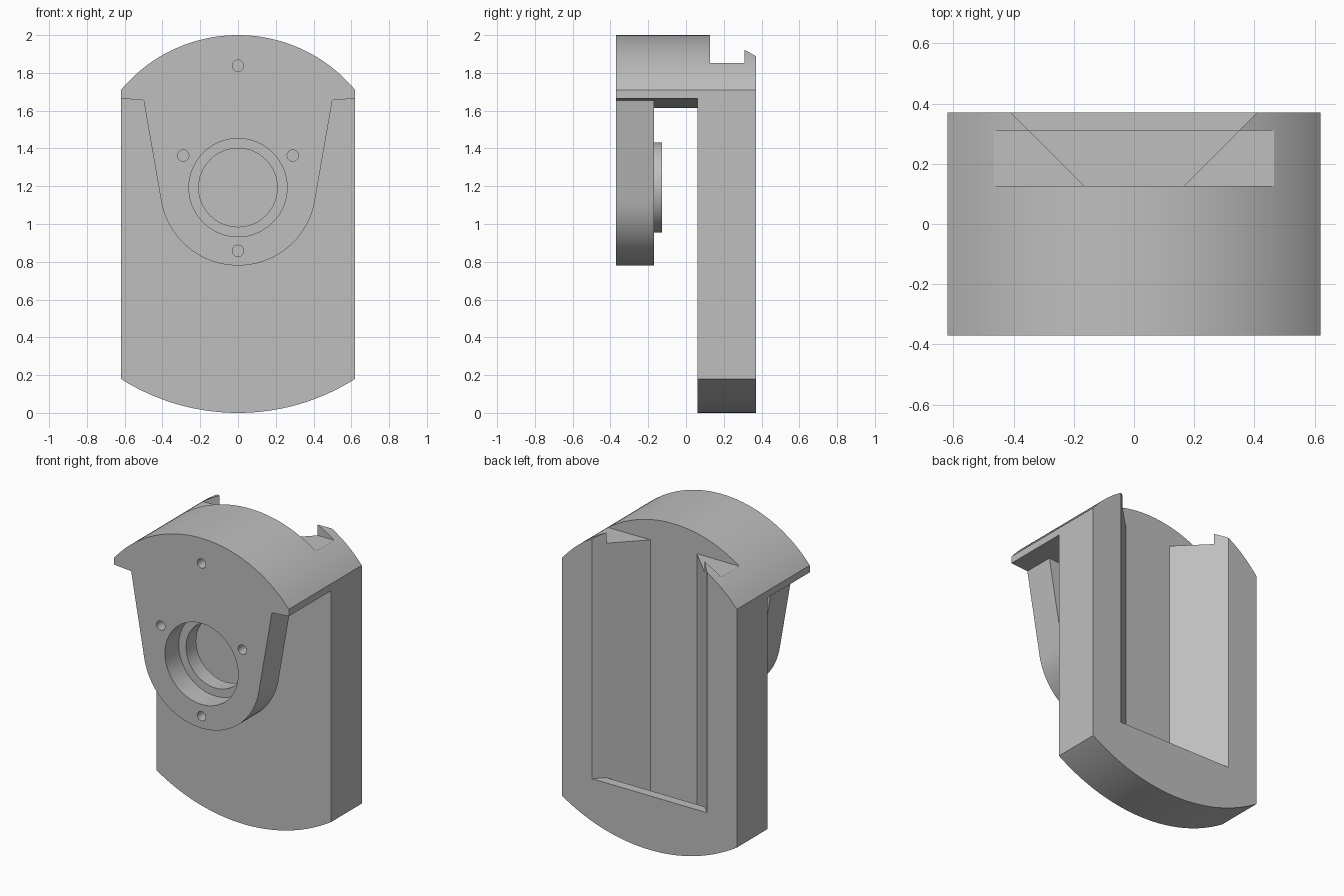
import bpy, bmesh
from math import sin, cos, asin, radians, pi
from mathutils import Vector

cube = bpy.data.objects.get("Cube")
if cube:
    bpy.data.objects.remove(cube, do_unlink=True)

grey = bpy.data.materials.new("plain grey")
grey.use_nodes = True
grey.diffuse_color = (0.52, 0.52, 0.52, 1)
grey.node_tree.nodes["Principled BSDF"].inputs["Base Color"].default_value = (0.52, 0.52, 0.52, 1)

HALF = 0.62      # half width
AXIS = 1.193     # height of the bore axis
FRONT, BACK = -0.37, 0.37


def prism(name, outline, start, end, axis="y"):
    """Extrude an (x, z) outline along y, or an (x, y) outline along z."""
    def place(p, d):
        return Vector((p[0], d, p[1])) if axis == "y" else Vector((p[0], p[1], d))
    bm = bmesh.new()
    face = bm.faces.new([bm.verts.new(place(p, start)) for p in outline])
    new = bmesh.ops.extrude_face_region(bm, geom=[face])["geom"]
    verts = [g for g in new if isinstance(g, bmesh.types.BMVert)]
    bmesh.ops.translate(bm, verts=verts, vec=place((0, 0), end) - place((0, 0), start))
    bmesh.ops.recalc_face_normals(bm, faces=bm.faces)
    mesh = bpy.data.meshes.new(name)
    bm.to_mesh(mesh)
    bm.free()
    mesh.materials.append(grey)
    obj = bpy.data.objects.new(name, mesh)
    bpy.context.scene.collection.objects.link(obj)
    return obj


def arc(cx, cz, r, a0, a1, n):
    return [(cx + r * cos(a0 + (a1 - a0) * i / n), cz + r * sin(a0 + (a1 - a0) * i / n))
            for i in range(n + 1)]


def disc(name, x, z, r, start, end, n=64):
    return prism(name, arc(x, z, r, 0, 2 * pi, n)[:-1], start, end)


def box(name, x, y0, y1, z0, z1):
    return prism(name, [(-x, z0), (x, z0), (x, z1), (-x, z1)], y0, y1)


def cut(target, tool):
    """Subtract the tool from the target and discard the tool."""
    tool.hide_render = True
    mod = target.modifiers.new("cut", "BOOLEAN")
    mod.operation = "DIFFERENCE"
    mod.solver = "EXACT"
    mod.object = tool
    bpy.context.view_layer.objects.active = target
    bpy.ops.object.modifier_apply(modifier=mod.name)
    bpy.data.objects.remove(tool, do_unlink=True)


# Full block: arched top and bottom between straight sides
top_r, low_r = 2 - AXIS, 1.158
t, b = asin(HALF / top_r), asin(HALF / low_r)
outline = (arc(0, AXIS, top_r, pi / 2 - t, pi / 2 + t, 48)
           + arc(0, low_r, low_r, 1.5 * pi - b, 1.5 * pi + b, 48))
body = prism("motor_mount_body", outline, FRONT, BACK)

# Space under the hood, leaving the hanging flange and its rear boss
gap = prism("gap_cutter", [(-1, -0.2), (1, -0.2), (1, 1.695), (0, 1.615), (-1, 1.695)], -0.6, 0.06)
tilt = radians(9.8)
flange = [(-0.525, 1.8)] + arc(0, AXIS, 0.413, pi + tilt, 2 * pi - tilt, 48) + [(0.525, 1.8)]
cut(gap, prism("flange_shape", flange, -0.7, -0.17))
cut(gap, disc("boss_shape", 0, AXIS, 0.238, -0.4, -0.127))
cut(body, gap)

# Stepped bore
cut(body, disc("counterbore", 0, AXIS, 0.26, -0.5, -0.23))
cut(body, disc("through_bore", 0, AXIS, 0.208, -0.5, -0.05))

# Screw holes: three through the flange, one blind in the hood
for x, z, end in ((0, 0.858, -0.1), (-0.29, 1.362, -0.1), (0.29, 1.362, -0.1), (0, 1.838, -0.17)):
    cut(body, disc("screw_hole", x, z, 0.03, -0.5, end, 24))

# Flared rear channel with a lip at its foot
channel = prism("channel_cutter", [(-0.165, 0.126), (0.165, 0.126), (0.539, 0.5), (-0.539, 0.5)],
                0.2, 2.5, "z")
cut(channel, box("lip_shape", 1, 0.31, 0.7, 0, 0.347))
cut(body, channel)

# Notch across the top
cut(body, box("notch_cutter", 1, 0.126, 0.31, 1.852, 2.5))

# Smooth curved walls, crisp edges
bpy.ops.object.select_all(action="DESELECT")
body.select_set(True)
bpy.context.view_layer.objects.active = body
bpy.ops.object.shade_smooth_by_angle(angle=radians(25))
